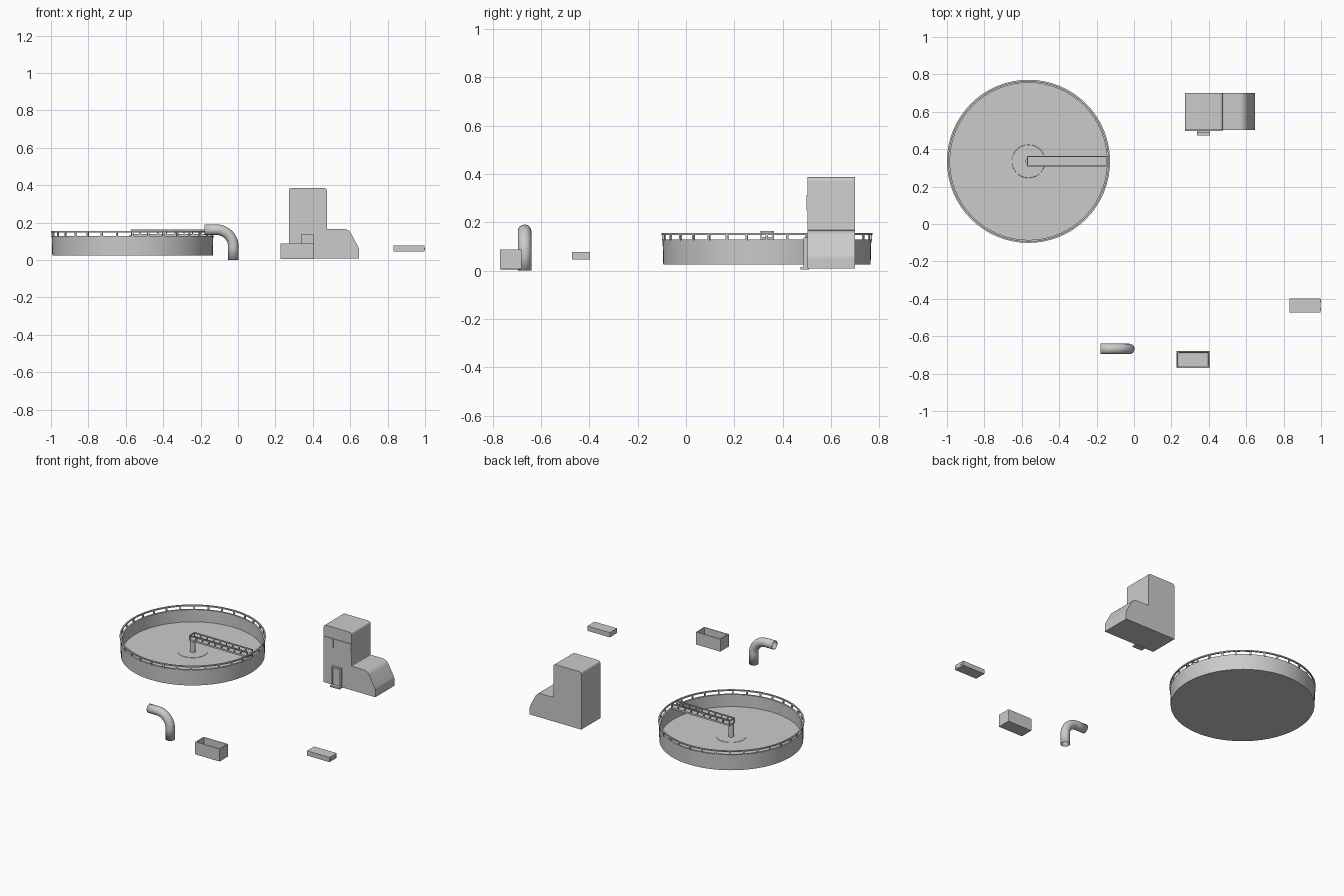
import bpy, bmesh
from math import sin, cos, pi, radians
from mathutils import Vector, Matrix

if "Cube" in bpy.data.objects:
    bpy.data.objects.remove(bpy.data.objects["Cube"])


def finish(name, bm, smooth=True):
    bmesh.ops.recalc_face_normals(bm, faces=bm.faces[:])
    me = bpy.data.meshes.new(name)
    bm.to_mesh(me)
    bm.free()
    ob = bpy.data.objects.new(name, me)
    bpy.context.collection.objects.link(ob)
    if smooth:
        bpy.ops.object.select_all(action='DESELECT')
        ob.select_set(True)
        bpy.context.view_layer.objects.active = ob
        bpy.ops.object.shade_smooth_by_angle(angle=radians(32))
    return ob


def add_box(bm, lo, hi, turn=None):
    lo, hi = Vector(lo), Vector(hi)
    m = Matrix.Translation((lo + hi) / 2) @ Matrix.Diagonal((*(hi - lo), 1))
    bmesh.ops.create_cube(bm, size=1, matrix=(turn @ m) if turn else m)


def boxes(name, *pairs):
    bm = bmesh.new()
    for lo, hi in pairs:
        add_box(bm, lo, hi)
    return finish(name, bm, False)


def lathe(name, profile, centre, n=64, closed=False):
    """Spin (radius, z) points round the vertical axis."""
    bm = bmesh.new()
    rings = []
    for r, z in profile:
        if r == 0:
            rings.append([bm.verts.new((centre[0], centre[1], z))] * n)
        else:
            rings.append([bm.verts.new((centre[0] + r * cos(2 * pi * i / n),
                                        centre[1] + r * sin(2 * pi * i / n), z)) for i in range(n)])
    pairs = list(zip(rings, rings[1:])) + ([(rings[-1], rings[0])] if closed else [])
    for a, b in pairs:
        for i in range(n):
            j = (i + 1) % n
            bm.faces.new(list(dict.fromkeys((a[i], a[j], b[j], b[i]))))
    return finish(name, bm)


# Round settling tank with recessed floor
C = (-0.564, 0.335)
lathe("tank", [(0, 0.025), (0.429, 0.025), (0.432, 0.128), (0.42, 0.128), (0.42, 0.048), (0, 0.048)], C)
lathe("tank_centre_disc", [(0.09, 0.047), (0.088, 0.0495), (0, 0.0495)], C, 48)
lathe("centre_column", [(0, 0.047), (0.017, 0.047), (0.017, 0.135), (0, 0.135)], C, 24)

# Railing round the rim
lathe("rim_rail", [(0.436, 0.147), (0.436, 0.155), (0.427, 0.155), (0.427, 0.147)], C, 64, True)
bm = bmesh.new()
for i in range(32):
    turn = Matrix.Translation((*C, 0)) @ Matrix.Rotation(2 * pi * i / 32, 4, 'Z')
    add_box(bm, (0.427, -0.005, 0.124), (0.434, 0.005, 0.15), turn)
finish("rim_rail_posts", bm, False)

# Walkway bridge from rim to centre, railed on both sides
X0, X1, Y0, Y1 = -0.572, -0.147, 0.308, 0.364
boxes("bridge_deck", ((X0, Y0, 0.128), (X1, Y1, 0.139)))
t = 0.006
parts = [((X0, Y0, 0.157), (X0 + t, Y1, 0.164))]
for y in (Y0, Y1 - t):
    parts.append(((X0, y, 0.157), (X1, y + t, 0.164)))
    for k in range(10):
        x = X0 + (X1 - X0 - t) * k / 9
        parts.append(((x, y, 0.137), (x + t, y + t, 0.158)))
boxes("bridge_rails", *parts)

# Bent open pipe
bm = bmesh.new()
path = [(-0.178, 0.162, 0)]
path += [(-0.115 + 0.09 * sin(a), 0.072 + 0.09 * cos(a), a) for a in [pi / 2 * k / 12 for k in range(13)]]
path.append((-0.025, 0.0, pi / 2))
prev, N = None, 28
for x, z, a in path:
    up = Vector((sin(a), 0, cos(a)))
    ring = [bm.verts.new(Vector((x, -0.668, z)) + 0.028 * (cos(2 * pi * i / N) * up
            + sin(2 * pi * i / N) * Vector((0, 1, 0)))) for i in range(N)]
    if prev:
        for i in range(N):
            bm.faces.new((prev[i], prev[(i + 1) % N], ring[(i + 1) % N], ring[i]))
    prev = ring
pipe = finish("bent_pipe", bm)
sol = pipe.modifiers.new("wall", 'SOLIDIFY')
sol.thickness, sol.offset = 0.003, -1

# Open-topped trough: inset the top and push it down
bm = bmesh.new()
add_box(bm, (0.226, -0.77, 0.005), (0.406, -0.68, 0.088))
bm.normal_update()
top = max(bm.faces, key=lambda f: f.calc_center_median().z)
bmesh.ops.inset_region(bm, faces=[top], thickness=0.012)
low = bmesh.ops.extrude_discrete_faces(bm, faces=[top])["faces"][0]
bmesh.ops.translate(bm, verts=low.verts[:], vec=(0, 0, -0.065))
trough = finish("trough", bm, False)
bev = trough.modifiers.new("edge", 'BEVEL')
bev.width, bev.segments = 0.003, 2

# Small slab with studs on its end
boxes("slab", ((0.832, -0.472, 0.046), (0.996, -0.397, 0.077)))
boxes("slab_end_studs", *[((0.994, y, 0.056), (0.999, y + 0.007, 0.063)) for y in (-0.46, -0.417)])

# Control building: side profile with rounded corners, extruded in y
corners = [(0.272, 0.008, 0), (0.648, 0.008, 0), (0.648, 0.06, 0.012), (0.592, 0.166, 0.03),
           (0.475, 0.166, 0.005), (0.475, 0.386, 0.018), (0.272, 0.386, 0.018)]
pts = []
for i, (x, z, r) in enumerate(corners):
    p = Vector((x, z))
    if not r:
        pts.append(p)
        continue
    a = p + (Vector(corners[i - 1][:2]) - p).normalized() * r
    b = p + (Vector(corners[(i + 1) % 7][:2]) - p).normalized() * r
    pts += [a * (1 - s) ** 2 + p * 2 * s * (1 - s) + b * s * s for s in (0, .2, .4, .6, .8, 1)]
bm = bmesh.new()
face = bm.faces.new([bm.verts.new((p.x, 0.502, p.y)) for p in pts])
ext = bmesh.ops.extrude_face_region(bm, geom=[face])["geom"]
bmesh.ops.translate(bm, verts=[v for v in ext if isinstance(v, bmesh.types.BMVert)], vec=(0, 0.198, 0))
if not face.is_valid or len(face.edges[0].link_faces) < 2:
    bm.faces.new([v for v in bm.verts[:len(pts)]])
finish("control_building", bm)

# Window band, door and step
boxes("windows", ((0.273, 0.498, 0.25), (0.343, 0.51, 0.312)), ((0.347, 0.498, 0.25), (0.474, 0.51, 0.312)))
boxes("door_frame", ((0.338, 0.487, 0.008), (0.346, 0.51, 0.136)), ((0.399, 0.487, 0.008), (0.407, 0.51, 0.136)),
      ((0.346, 0.487, 0.128), (0.399, 0.51, 0.136)))
boxes("door", ((0.345, 0.495, 0.008), (0.4, 0.51, 0.129)))
boxes("door_step", ((0.338, 0.473, 0.005), (0.407, 0.51, 0.014)))
